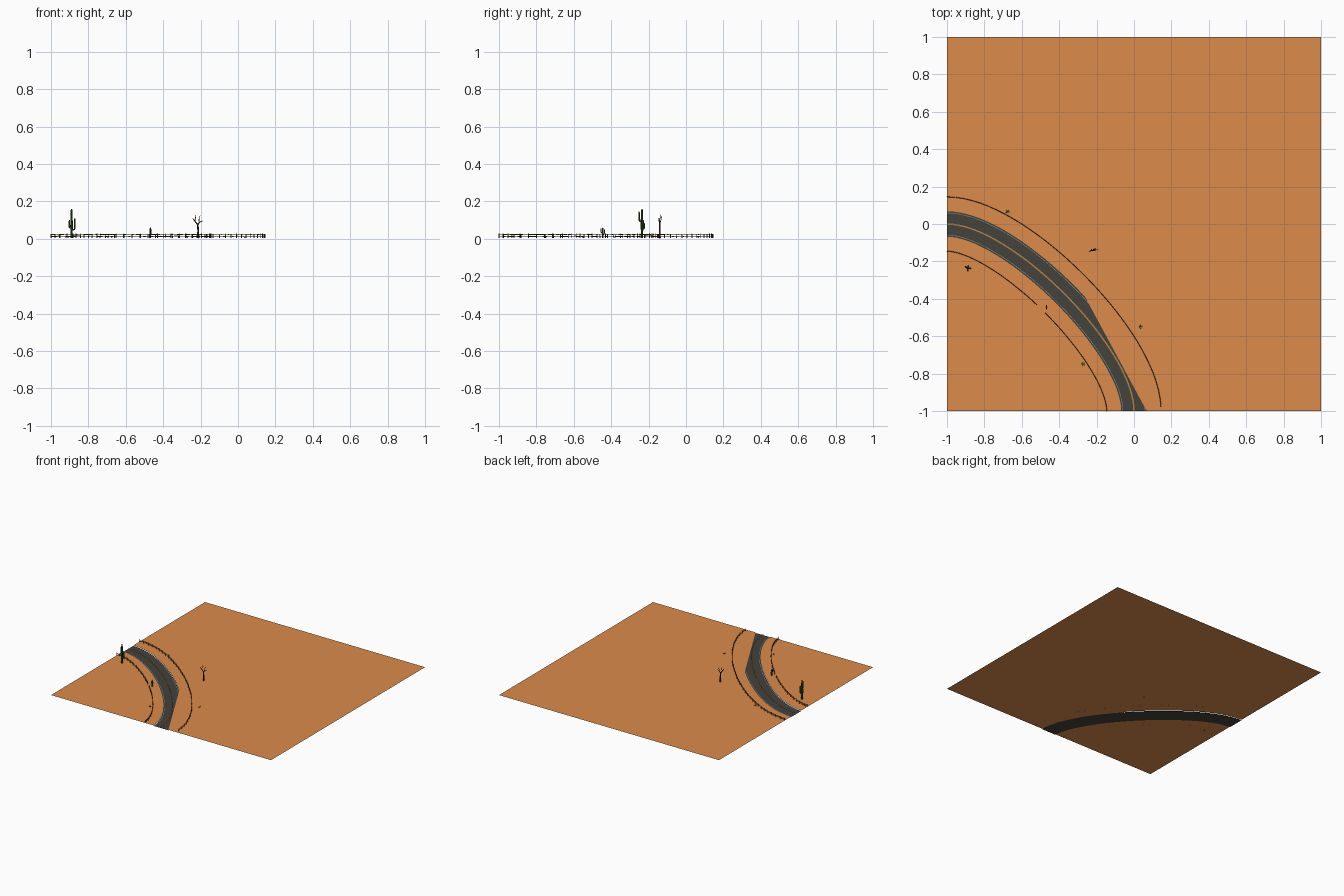
import bpy, bmesh, math, random
from mathutils import Vector

if "Cube" in bpy.data.objects:
    bpy.data.objects.remove(bpy.data.objects["Cube"])

random.seed(4)
GROUND = 0.004


def material(name, color):
    m = bpy.data.materials.new(name)
    m.diffuse_color = (*color, 1)
    m.use_nodes = True
    m.node_tree.nodes["Principled BSDF"].inputs["Base Color"].default_value = m.diffuse_color
    return m


SAND = material("sand", (0.72, 0.26, 0.072))
ASPHALT = material("asphalt", (0.058, 0.054, 0.045))
YELLOW = material("yellow_paint", (0.42, 0.22, 0.06))
WHITE = material("worn_white_paint", (0.25, 0.25, 0.23))
WOOD = material("weathered_wood", (0.10, 0.05, 0.025))
BARK = material("dead_bark", (0.035, 0.018, 0.012))
CACTUS = material("cactus_green", (0.035, 0.075, 0.02))
SHRUB = material("shrub_green", (0.20, 0.25, 0.04))


def finish(bm, name, mat):
    me = bpy.data.meshes.new(name)
    bm.to_mesh(me)
    bm.free()
    me.materials.append(mat)
    ob = bpy.data.objects.new(name, me)
    bpy.context.collection.objects.link(ob)
    return ob


# Road centre path: a cubic sweep between two tile edges, with sideways offset
H = 0.34
P = [Vector(p) for p in ((-1, 0), (-1 + H, 0), (0, -1 + H), (0, -1))]


def path(t, off=0.0):
    s = 1 - t
    c = s**3 * P[0] + 3*s*s*t * P[1] + 3*s*t*t * P[2] + t**3 * P[3]
    d = s*s * (P[1]-P[0]) + 2*s*t * (P[2]-P[1]) + t*t * (P[3]-P[2])
    d.normalize()
    return c + Vector((-d.y, d.x)) * off


def strip(name, a, b, z, mat, n=40):
    bm = bmesh.new()
    rows = [[bm.verts.new((*path(i / n, o), z)) for o in (a, b)] for i in range(n + 1)]
    for r, q in zip(rows, rows[1:]):
        bm.faces.new((r[0], q[0], q[1], r[1]))
    return finish(bm, name, mat)


# Ground in two pieces; the outer one overlaps the end of the bend in a straight cut
W = 0.068
N = 40
outer = [path(i / N, W) for i in range(23)] + [path(1, W)]
outer += [Vector(p) for p in ((1, -1), (1, 1), (-1, 1))]
inner = [Vector((-1, -1))] + [path(1 - i / N, -W) for i in range(N + 1)]
bm = bmesh.new()
for poly in (outer, inner):
    bm.faces.new([bm.verts.new((p.x, p.y, GROUND)) for p in poly])
bmesh.ops.triangulate(bm, faces=bm.faces[:])
finish(bm, "ground", SAND)

# Road and painted lines
strip("road", -W, W, 0.0, ASPHALT)
strip("centre_line", -0.004, 0.004, GROUND + 0.001, YELLOW)
for side, o in (("inner", -0.059), ("outer", 0.059)):
    strip(side + "_edge_line", o - 0.0015, o + 0.0015, 0.002, WHITE)


def limb(bm, a, b, r1, r2, sides=6):
    a, b = Vector(a), Vector(b)
    d = b - a
    m = d.to_track_quat('Z', 'Y').to_matrix().to_4x4()
    m.translation = (a + b) / 2
    bmesh.ops.create_cone(bm, cap_ends=True, segments=sides, radius1=r1,
                          radius2=r2, depth=d.length, matrix=m)


def chain(bm, pts, radii, sides=6):
    for i in range(len(pts) - 1):
        limb(bm, pts[i], pts[i + 1], radii[i], radii[i + 1], sides)


# Rustic fences: posts with two slightly crooked rails
def fence(name, off, count, t_end, gaps=()):
    bm = bmesh.new()
    spots = [path(t_end * i / count, off) for i in range(count + 1)]
    for i, p in enumerate(spots):
        limb(bm, (p.x, p.y, 0.003), (p.x, p.y, 0.027 + random.uniform(-0.002, 0.002)),
             0.0025, 0.0022, 4)
        if i < count and i not in gaps:
            q = spots[i + 1]
            for z in (0.013, 0.022):
                j, k = (random.uniform(-0.002, 0.002) for _ in range(2))
                limb(bm, (p.x, p.y, z + j), (q.x, q.y, z + k), 0.0015, 0.0015, 4)
    return finish(bm, name, WOOD)


fence("outer_fence", 0.145, 34, 0.985)
fence("inner_fence", -0.145, 26, 1.0, gaps=(12,))

# Tall cactus with upturned arms
bm = bmesh.new()
cx, cy = -0.89, -0.235
trunk = [(cx, cy, 0.003), (cx, cy, 0.08), (cx, cy, 0.152), (cx, cy, 0.16)]
chain(bm, trunk, (0.006, 0.0068, 0.0055, 0.002), 8)
for dx, dy, z0, z1 in ((0.018, -0.003, 0.045, 0.11), (-0.011, 0.006, 0.055, 0.10),
                       (0.002, -0.016, 0.09, 0.145), (0.004, 0.011, 0.05, 0.085)):
    x, y = cx + dx, cy + dy
    chain(bm, [(cx, cy, z0), (x, y, z0 + 0.006), (x, y, z1 - 0.005), (x, y, z1)],
          (0.0035, 0.0042, 0.004, 0.0015), 8)
tall = finish(bm, "tall_cactus", CACTUS)

# Small cactus
bm = bmesh.new()
sx, sy = -0.468, -0.445
chain(bm, [(sx, sy, 0.003), (sx, sy, 0.052), (sx, sy, 0.06)], (0.004, 0.0045, 0.0015), 8)
for dy, z0, z1 in ((0.009, 0.024, 0.05), (-0.009, 0.03, 0.055)):
    chain(bm, [(sx, sy, z0), (sx, sy + dy, z0 + 0.004), (sx, sy + dy, z1)],
          (0.0025, 0.003, 0.0018), 8)
finish(bm, "small_cactus", CACTUS)

# Dead tree: (dx, dy, z) branch paths from the trunk base
bm = bmesh.new()
branches = (
    ([(0.0, 0, 0.003), (0.002, 0, 0.04), (0, 0, 0.08)], (0.006, 0.0045, 0.004)),
    ([(0, 0, 0.075), (-0.016, -0.003, 0.094), (-0.028, -0.008, 0.112)], (0.0035, 0.0028, 0.001)),
    ([(-0.016, -0.003, 0.094), (-0.012, 0.002, 0.112), (-0.015, 0.006, 0.13)], (0.0025, 0.002, 0.0008)),
    ([(0, 0, 0.075), (0.011, 0.002, 0.09), (0.028, 0.001, 0.096)], (0.0035, 0.0025, 0.001)),
    ([(0.008, 0.002, 0.088), (0.006, 0.007, 0.104), (0.013, 0.012, 0.126)], (0.0025, 0.002, 0.0008)),
)
for pts, radii in branches:
    chain(bm, [(-0.215 + x, -0.14 + y, z) for x, y, z in pts], radii)
finish(bm, "dead_tree", BARK)

# Low shrubs: fans of pointed leaves
for i, (x, y) in enumerate(((-0.675, 0.065), (0.035, -0.55), (-0.27, -0.75))):
    bm = bmesh.new()
    for k in range(9):
        a = k * math.tau / 9 + random.uniform(-0.2, 0.2)
        r = random.uniform(0.008, 0.013)
        c, s = math.cos(a), math.sin(a)
        base, mid = (x, y, GROUND), (x + c*r*0.5, y + s*r*0.5, 0.011)
        tip = (x + c*r, y + s*r, random.uniform(0.009, 0.016))
        w = 0.0025
        v = [bm.verts.new(p) for p in (base, (mid[0] + s*w, mid[1] - c*w, mid[2]), tip,
                                       (mid[0] - s*w, mid[1] + c*w, mid[2]))]
        bm.faces.new(v)
    finish(bm, f"shrub_{i + 1}", SHRUB)
